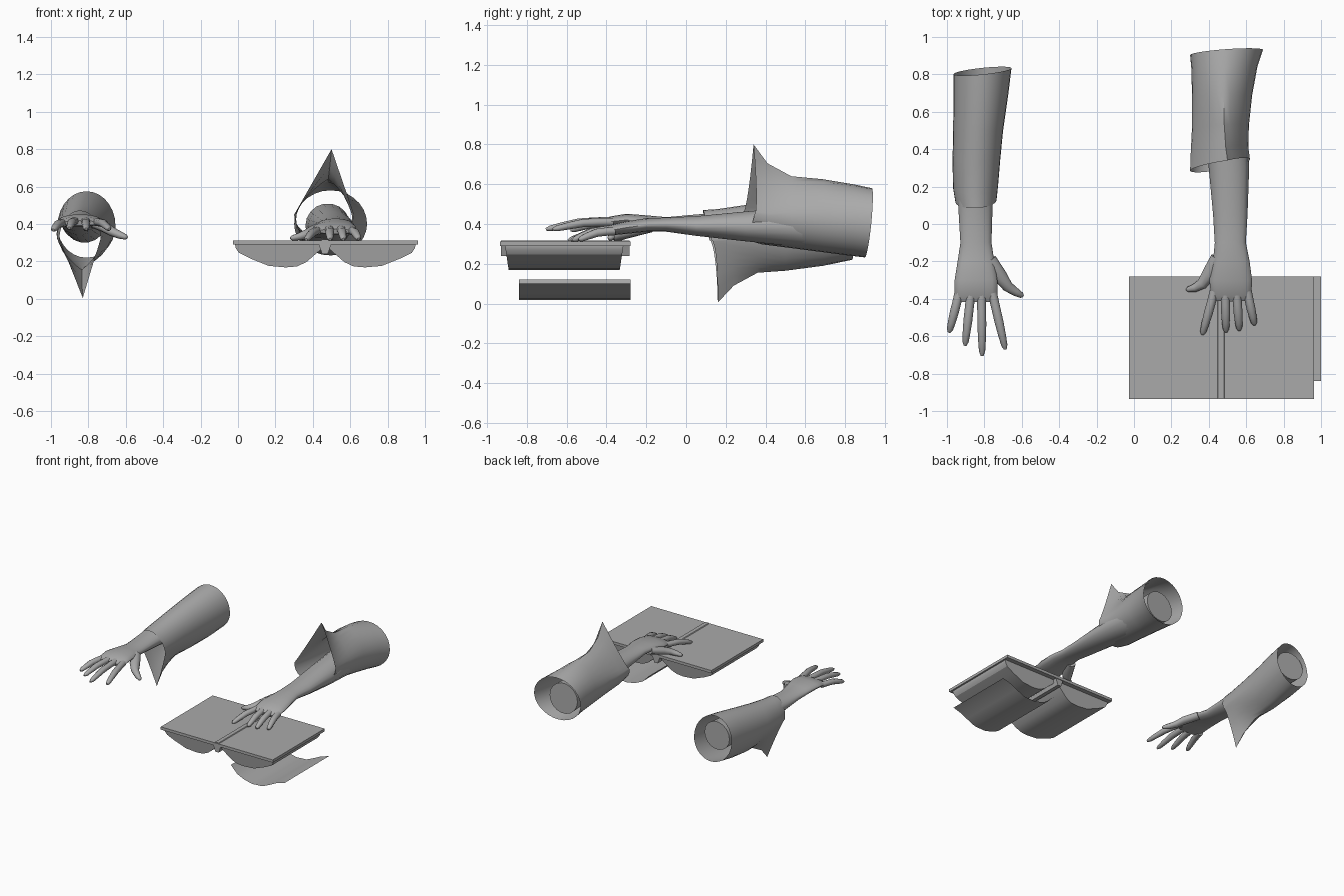
import bpy, bmesh, math
from mathutils import Vector

if "Cube" in bpy.data.objects:
    bpy.data.objects.remove(bpy.data.objects["Cube"])

grey = bpy.data.materials.new("plain grey")
grey.diffuse_color = (0.4, 0.4, 0.4, 1)
grey.use_nodes = True
grey.node_tree.nodes["Principled BSDF"].inputs["Base Color"].default_value = grey.diffuse_color


def finish(name, bm, smooth=None):
    bmesh.ops.recalc_face_normals(bm, faces=bm.faces)
    me = bpy.data.meshes.new(name)
    bm.to_mesh(me)
    bm.free()
    me.materials.append(grey)
    ob = bpy.data.objects.new(name, me)
    bpy.context.collection.objects.link(ob)
    if smooth:
        bpy.ops.object.select_all(action='DESELECT')
        ob.select_set(True)
        bpy.context.view_layer.objects.active = ob
        bpy.ops.object.shade_smooth_by_angle(angle=math.radians(smooth))
    return ob


def loft(bm, rings, caps=True):
    rows = [[bm.verts.new(p) for p in r] for r in rings]
    n = len(rows[0])
    for a, b in zip(rows, rows[1:]):
        for i in range(n):
            j = (i + 1) % n
            bm.faces.new((a[i], a[j], b[j], b[i]))
    if caps:
        bm.faces.new(rows[0][::-1])
        bm.faces.new(rows[-1])


def tube(bm, path, n=14):
    """Path rows: x, y, z, half width, half height."""
    pts = [Vector(p[:3]) for p in path]
    rings = []
    for k, p in enumerate(path):
        t = (pts[min(k + 1, len(pts) - 1)] - pts[max(k - 1, 0)]).normalized()
        side = t.cross(Vector((0, 0, 1))).normalized()
        up = side.cross(t)
        rings.append([pts[k] + side * p[3] * math.cos(a) + up * p[4] * math.sin(a)
                      for a in (2 * math.pi * i / n for i in range(n))])
    loft(bm, rings)


def finger(bm, base, tip, r=0.025):
    b, t = Vector(base), Vector(tip)
    path = []
    for f, lift, s in ((0, 0, 1), (0.25, .007, .95), (0.5, .012, .95),
                       (0.75, .006, .82), (0.93, 0, .66), (1, -.002, .3)):
        p = b.lerp(t, f)
        path.append((p.x, p.y, p.z + lift, r * s, r * s * 0.9))
    tube(bm, path, 10)


def arm(name, body, fingers, thumb):
    bm = bmesh.new()
    tube(bm, body, 18)
    for base, tip in fingers:
        finger(bm, base, tip)
    tube(bm, thumb, 10)
    finish(name, bm, 50)


def sleeve(name, rows, tip_shift):
    """Rows: x left, x right, y flat, y tip, z flat, z middle, z tip, sharpness, y skew."""
    n, rings = 28, []
    for k, (x0, x1, yf, yt, zf, zm, zt, s, skew) in enumerate(rows):
        ring = []
        for i in range(n):
            a = 2 * math.pi * i / n
            c, u = math.cos(a), math.sin(a)
            x = (x0 + x1) / 2 + (x1 - x0) / 2 * c
            if u >= 0:   # pointed half
                z = zm + (zt - zm) * ((1 - s) * u + s * (1 - abs(c)))
                x += tip_shift * s * (1 - abs(c))
            else:        # rounded half
                z = zm + (zf - zm) * -u
            y = yf + (yt - yf) * (u + 1) / 2 + skew * c
            ring.append((x, y, z))
        rings.append(ring)
    bm = bmesh.new()
    loft(bm, rings, caps=False)
    finish(name, bm, 40)


# Arm with raised hand
arm("raised_arm",
    [(-.82, .78, .41, .115, .11), (-.835, .5, .405, .108, .088), (-.848, .1, .398, .092, .055),
     (-.845, -.1, .398, .083, .037), (-.845, -.2, .41, .098, .034), (-.845, -.3, .42, .114, .032),
     (-.845, -.38, .412, .114, .026), (-.845, -.415, .405, .095, .014)],
    [((-.935, -.37, .405), (-.988, -.58, .37)), ((-.873, -.38, .415), (-.903, -.65, .38)),
     ((-.815, -.38, .415), (-.812, -.705, .375)), ((-.757, -.37, .41), (-.688, -.67, .375))],
    [(-.77, -.19, .405, .035, .028), (-.715, -.28, .385, .038, .028), (-.675, -.335, .36, .029, .024),
     (-.63, -.365, .34, .022, .02), (-.6, -.382, .33, .015, .014), (-.592, -.386, .328, .006, .006)])

# Arm resting on the book
arm("resting_arm",
    [(.48, .86, .39, .12, .12), (.49, .6, .385, .116, .105), (.508, .3, .388, .108, .076),
     (.515, .05, .39, .092, .05), (.515, -.1, .397, .083, .036), (.52, -.2, .395, .098, .034),
     (.517, -.3, .382, .114, .032), (.52, -.38, .368, .108, .026), (.52, -.41, .36, .09, .014)],
    [((.43, -.36, .365), (.365, -.592, .318)), ((.488, -.38, .372), (.492, -.578, .32)),
     ((.55, -.38, .372), (.563, -.57, .32)), ((.605, -.36, .365), (.645, -.54, .322))],
    [(.445, -.18, .385, .035, .028), (.4, -.27, .362, .038, .028), (.365, -.32, .345, .03, .024),
     (.325, -.342, .332, .022, .02), (.29, -.35, .325, .015, .014), (.28, -.352, .323, .006, .006)])

# Sleeve drooping down to a point
sleeve("drooping_sleeve", [
    (-.955, -.735, .085, .16, .47, .32, .005, 1, .005),
    (-.968, -.727, .16, .24, .475, .33, .09, .85, .003),
    (-.97, -.715, .33, .36, .50, .345, .155, .5, 0),
    (-.967, -.70, .5, .5, .53, .36, .165, .2, 0),
    (-.965, -.672, .68, .69, .56, .38, .19, .05, .01),
    (-.965, -.655, .80, .835, .575, .39, .22, 0, .016)], .015)

# Sleeve rising up to a point
sleeve("rising_sleeve", [
    (.30, .62, .29, .34, .325, .45, .80, 1, .03),
    (.303, .61, .38, .41, .298, .44, .705, .85, .025),
    (.31, .615, .52, .53, .28, .43, .64, .5, .01),
    (.31, .632, .69, .69, .258, .42, .625, .2, 0),
    (.307, .66, .83, .84, .24, .41, .60, .05, .008),
    (.30, .69, .90, .935, .232, .40, .58, 0, .014)], .04)

# Book cover and spine
bm = bmesh.new()
outline = [(-.028, .29), (.962, .29), (.962, .312), (-.028, .312)]
loft(bm, [[(x, y, z) for x, z in outline] for y in (-.935, -.28)])
finish("book_cover", bm)

bm = bmesh.new()
outline = [(.43, .295), (.45, .24), (.48, .24), (.50, .295), (.48, .317), (.45, .317)]
loft(bm, [[(x, y, z) for x, z in outline] for y in (-.93, -.285)])
finish("book_spine", bm)

# Two mirrored page blocks with curved undersides and tapered ends
half = [(.47, .005), (.455, .03), (.38, .095), (.33, .118), (.27, .123),
        (.18, .115), (.08, .075), (.02, .045), (.003, .02), (0, .003)]
for name, sign in (("left_pages", 1), ("right_pages", -1)):
    bm = bmesh.new()
    mid = .467
    front, back, top_f, top_b = [], [], [], []
    for x, d in half:
        X = mid + sign * (x - .482)
        front.append(bm.verts.new((X, -.91 + d * .15, .291 - d)))
        back.append(bm.verts.new((X, -.315 - d * .15, .291 - d)))
        top_f.append(bm.verts.new((X, -.91, .291)))
        top_b.append(bm.verts.new((X, -.315, .291)))
    for i in range(len(half) - 1):
        for a, b in ((front, back), (back, top_b), (top_b, top_f), (top_f, front)):
            bm.faces.new((a[i], a[i + 1], b[i + 1], b[i]))
    for i in (0, -1):
        bm.faces.new((front[i], back[i], top_b[i], top_f[i]))
    finish(name, bm, 25)

# Loose curved sheet beneath the book
bm = bmesh.new()
curve = [(.525, .12), (.58, .062), (.64, .035), (.71, .018), (.8, .022),
         (.875, .055), (.93, .082), (1.0, .102)]
rows = [[bm.verts.new((x, y, z)) for x, z in curve] for y in (-.84, -.28)]
for i in range(len(curve) - 1):
    bm.faces.new((rows[0][i], rows[0][i + 1], rows[1][i + 1], rows[1][i]))
finish("loose_sheet", bm, 40)
